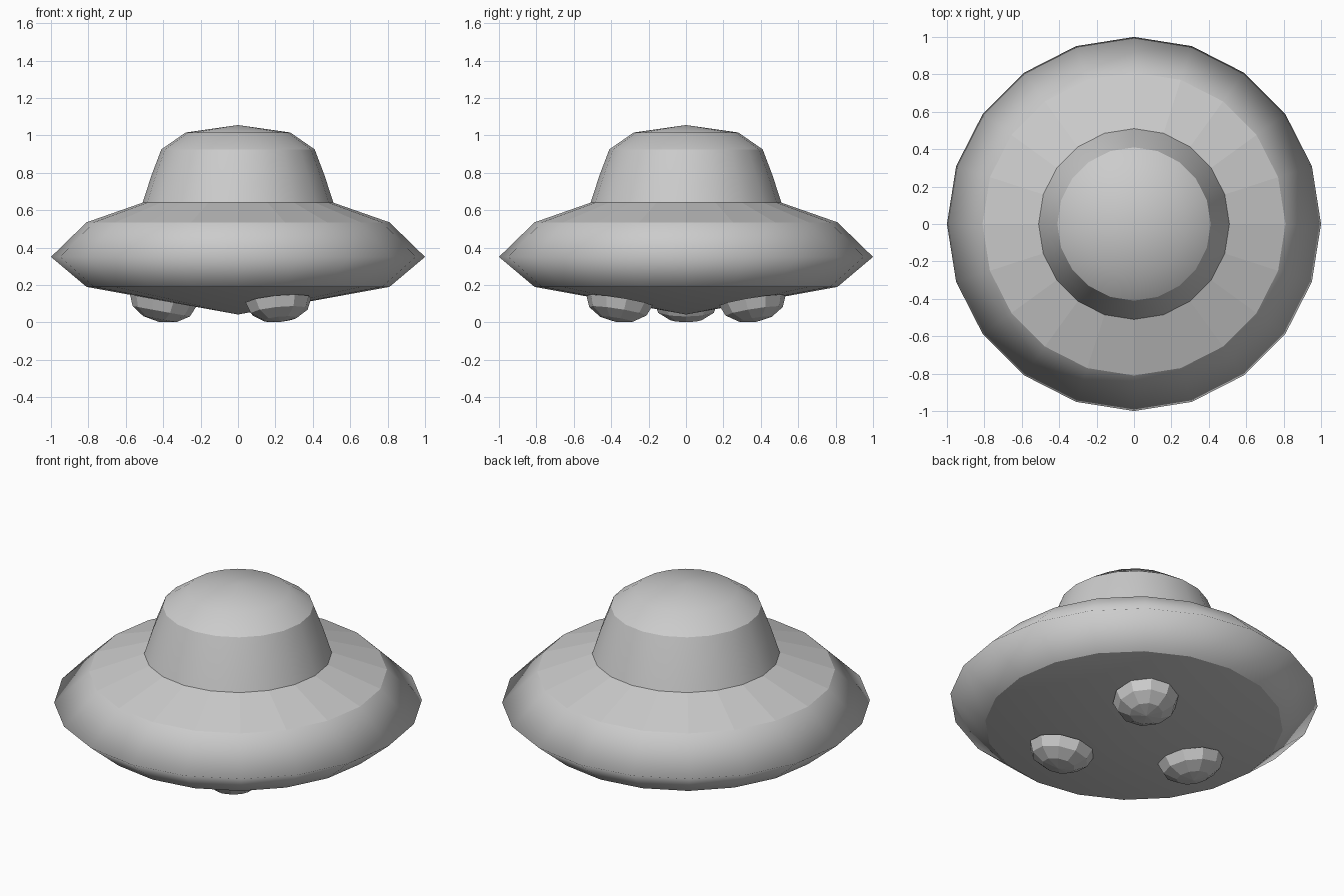
import bpy, bmesh
from math import atan2, cos, sin, pi, radians
from mathutils import Matrix

if "Cube" in bpy.data.objects:
    bpy.data.objects.remove(bpy.data.objects["Cube"])


def lathe(name, profile, sides, flat=(), sharp=(), matrix=None):
    """Revolve (radius, z) points, bottom to top; flat = bands, sharp = rings."""
    bm = bmesh.new()
    rings = []
    for r, z in profile:
        n = sides if r > 0 else 1
        rings.append([bm.verts.new((r * cos(2 * pi * i / sides),
                                    r * sin(2 * pi * i / sides), z)) for i in range(n)])
    for band, (a, b) in enumerate(zip(rings, rings[1:])):
        for i in range(sides):
            j = (i + 1) % sides
            if len(a) == 1:
                quad = (a[0], b[j], b[i])
            elif len(b) == 1:
                quad = (a[i], a[j], b[0])
            else:
                quad = (a[i], a[j], b[j], b[i])
            bm.faces.new(quad).smooth = band not in flat
    for k in sharp:
        ring = set(rings[k])
        for e in bm.edges:
            if e.verts[0] in ring and e.verts[1] in ring:
                e.smooth = False
    mesh = bpy.data.meshes.new(name)
    bm.to_mesh(mesh)
    bm.free()
    obj = bpy.data.objects.new(name, mesh)
    if matrix:
        obj.matrix_world = matrix
    bpy.context.collection.objects.link(obj)
    return obj


# Saucer hull: shallow underside cone, smooth rim, faceted upper slope
lathe("hull", [(0, 0.042), (0.81, 0.19), (1, 0.35), (0.81, 0.535), (0.51, 0.64)],
      20, flat=(3,), sharp=(1, 3))

# Cabin dome with flared wall and rounded cap
lathe("dome", [(0.51, 0.64), (0.463, 0.785), (0.41, 0.925), (0.28, 1.015), (0, 1.055)],
      20, sharp=(2,))

# Three landing pods, tilted to lie against the underside
tilt = atan2(0.148, 0.81)
half_ball = [(0.18 * sin(radians(t)), -0.117 * cos(radians(t))) for t in (0, 30, 60, 90)]
for n, angle in enumerate((60, 180, 300)):
    m = (Matrix.Translation((0.01, 0, 0)) @ Matrix.Rotation(radians(angle), 4, 'Z')
         @ Matrix.Translation((0.41, 0, 0.117)) @ Matrix.Rotation(-tilt, 4, 'Y'))
    lathe(f"landing_pod_{n + 1}", half_ball, 10, flat=(0, 1, 2), matrix=m)
